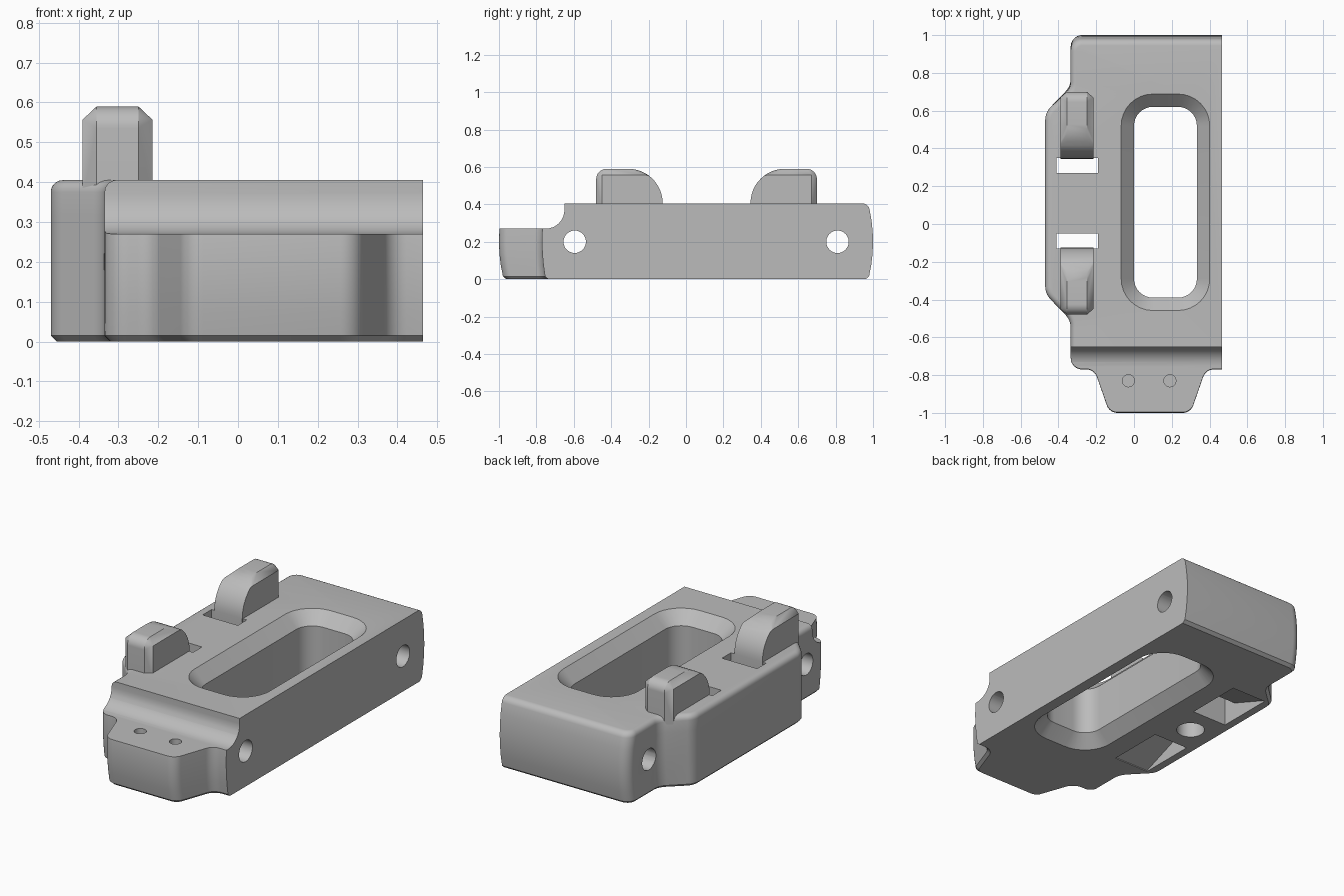
import bpy, bmesh, math
from mathutils import Vector

if "Cube" in bpy.data.objects:
    bpy.data.objects.remove(bpy.data.objects["Cube"])

grey = bpy.data.materials.new("plain grey")
grey.use_nodes = True
colour = (0.5, 0.5, 0.5, 1)
grey.diffuse_color = colour
grey.node_tree.nodes["Principled BSDF"].inputs["Base Color"].default_value = colour

MID_Y = 0.11    # mirror line of the two hooks
TOP = 0.405     # deck height
RIGHT = 0.465   # flat side


def rounded(corners, steps=8):
    """Polygon of (a, b, radius) corners with each corner rounded."""
    pts = []
    for i, (a, b, r) in enumerate(corners):
        p = Vector((a, b))
        if r == 0:
            pts.append(p)
            continue
        u = (Vector(corners[i - 1][:2]) - p).normalized()
        v = (Vector(corners[(i + 1) % len(corners)][:2]) - p).normalized()
        half = u.angle(v) / 2
        centre = p + (u + v).normalized() * r / math.sin(half)
        start = p + u * r / math.tan(half) - centre
        end = p + v * r / math.tan(half) - centre
        sweep = math.pi - 2 * half
        for k in range(steps + 1):
            t = k / steps
            pts.append(centre + (start * math.sin((1 - t) * sweep)
                                 + end * math.sin(t * sweep)) / math.sin(sweep))
    return pts


def inset(pts, d):
    """Move a counter-clockwise outline inwards by d."""
    out = []
    for i, p in enumerate(pts):
        e1 = (p - pts[i - 1]).normalized()
        e2 = (pts[(i + 1) % len(pts)] - p).normalized()
        n1, n2 = Vector((-e1.y, e1.x)), Vector((-e2.y, e2.x))
        out.append(p + (n1 + n2) * d / (1 + n1.dot(n2)))
    return out


def finish(name, bm):
    bmesh.ops.recalc_face_normals(bm, faces=bm.faces)
    mesh = bpy.data.meshes.new(name)
    bm.to_mesh(mesh)
    bm.free()
    mesh.materials.append(grey)
    ob = bpy.data.objects.new(name, mesh)
    bpy.context.collection.objects.link(ob)
    return ob


def loft(name, rings):
    bm = bmesh.new()
    loops = [[bm.verts.new(p) for p in ring] for ring in rings]
    n = len(loops[0])
    for low, high in zip(loops, loops[1:]):
        for i in range(n):
            j = (i + 1) % n
            bm.faces.new((low[i], low[j], high[j], high[i]))
    bm.faces.new(loops[0][::-1])
    bm.faces.new(loops[-1])
    return finish(name, bm)


def side_prism(name, profile, x0, x1):
    return loft(name, [[(x, p.x, p.y) for p in profile] for x in (x0, x1)])


def box_z(x0, x1, y0, y1, z0, z1):
    ring = [(x0, y0), (x1, y0), (x1, y1), (x0, y1)]
    return loft("slot_cutter", [[(x, y, z) for x, y in ring] for z in (z0, z1)])


def circle(a, b, r, n=32):
    return [Vector((a + r * math.cos(k * math.tau / n), b + r * math.sin(k * math.tau / n)))
            for k in range(n)]


def drill(x, y, r, z0, z1):
    return loft("drill_cutter", [[(p.x, p.y, z) for p in circle(x, y, r)] for z in (z0, z1)])


def cut(target, cutter):
    mod = target.modifiers.new("cut", 'BOOLEAN')
    mod.operation, mod.solver, mod.object = 'DIFFERENCE', 'EXACT', cutter
    bpy.context.view_layer.objects.active = target
    bpy.ops.object.modifier_apply(modifier=mod.name)
    bpy.data.objects.remove(cutter)


def smooth(ob):
    bpy.ops.object.select_all(action='DESELECT')
    ob.select_set(True)
    bpy.context.view_layer.objects.active = ob
    bpy.ops.object.shade_smooth_by_angle(angle=math.radians(28))


# Body: plan outline with side lug and front tongue, lofted upwards
outline = rounded([
    (RIGHT, -0.77, 0), (RIGHT, 1, 0), (-0.335, 1, 0.06), (-0.335, 0.73, 0.1),
    (-0.47, 0.59, 0.1), (-0.47, -0.37, 0.1), (-0.335, -0.51, 0.1), (-0.335, -0.77, 0.06),
    (-0.21, -0.77, 0.06), (-0.13, -1, 0.06), (0.3, -1, 0.06), (0.38, -0.77, 0.06)])


def body_ring(z, d):
    ring = []
    for p, q in zip(outline, inset(outline, d)):
        x = RIGHT if p.x > RIGHT - 0.001 else q.x
        weight = min(1, max(0, (abs(p.y) - 0.6) / 0.15))   # bulging ends
        ring.append((x, q.y * (1 - 0.025 * weight * (z / 0.2 - 1) ** 2), z))
    return ring


levels = [(0, 0.015), (0.015, 0)]
levels += [(0.015 + 0.06 * k, 0) for k in range(1, 6)]
for k in range(6):
    a = k / 5 * math.pi / 2
    levels.append((TOP - 0.03 + 0.03 * math.sin(a), 0.03 * (1 - math.cos(a))))
body = loft("body", [body_ring(z, d) for z, d in levels])

# Step down to the front tongue
step = rounded([(-1.2, 0.27, 0), (-0.65, 0.27, 0.1), (-0.65, 0.6, 0), (-1.2, 0.6, 0)])
cut(body, side_prism("step_cutter", step, -0.7, 0.7))

# Long opening, chamfered above and below
rings = []
for z, e in [(-0.01, 0.078), (0.068, 0), (TOP - 0.068, 0), (TOP + 0.01, 0.078)]:
    x0, x1, y0, y1, r = -e, 0.333 + e, -0.39 - e, 0.62 + e, 0.1 + e
    rings.append([(p.x, p.y, z) for p in
                  rounded([(x0, y0, r), (x1, y0, r), (x1, y1, r), (x0, y1, r)])])
cut(body, loft("opening_cutter", rings))

# Cross holes, tongue holes and underside hole
for y in (-0.595, 0.81):
    cut(body, side_prism("cross_cutter", circle(y, 0.2, 0.06), -0.7, 0.7))
for x in (-0.03, 0.19):
    cut(body, drill(x, -0.83, 0.032, 0.12, 0.4))
cut(body, drill(-0.303, MID_Y, 0.075, -0.1, 0.2))

# Slots, wedge pockets underneath, and hooks, mirrored front to back
for name, s in (("rear_hook", 1), ("front_hook", -1)):
    near, far = sorted((MID_Y + s * 0.16, MID_Y + s * 0.24))
    cut(body, box_z(-0.41, -0.19, near, far, -0.1, 0.6))
    wedge = [Vector((MID_Y + s * y, z)) for y, z in
             [(0.16, -0.05), (0.49, -0.05), (0.49, 0.005), (0.24, 0.1), (0.16, 0.1)]]
    cut(body, side_prism("pocket_cutter", wedge, -0.41, -0.19))

    profile = rounded([(0.235, 0.36, 0), (0.59, 0.36, 0), (0.59, 0.59, 0.055),
                       (0.235, 0.59, 0.183)], 12)
    bm = bmesh.new()
    for p in profile:
        for x in (-0.355, -0.25):
            bm.verts.new((x, MID_Y + s * p.x, p.y))
        for x in (-0.39, -0.215):
            bm.verts.new((x, MID_Y + s * min(p.x, 0.56), min(p.y, 0.557)))
    bmesh.ops.remove_doubles(bm, verts=bm.verts, dist=0.0005)
    hull = bmesh.ops.convex_hull(bm, input=bm.verts)
    loose = set(hull["geom_interior"]) | set(hull["geom_unused"])
    bmesh.ops.delete(bm, geom=[v for v in loose if isinstance(v, bmesh.types.BMVert)],
                     context='VERTS')
    smooth(finish(name, bm))

smooth(body)
